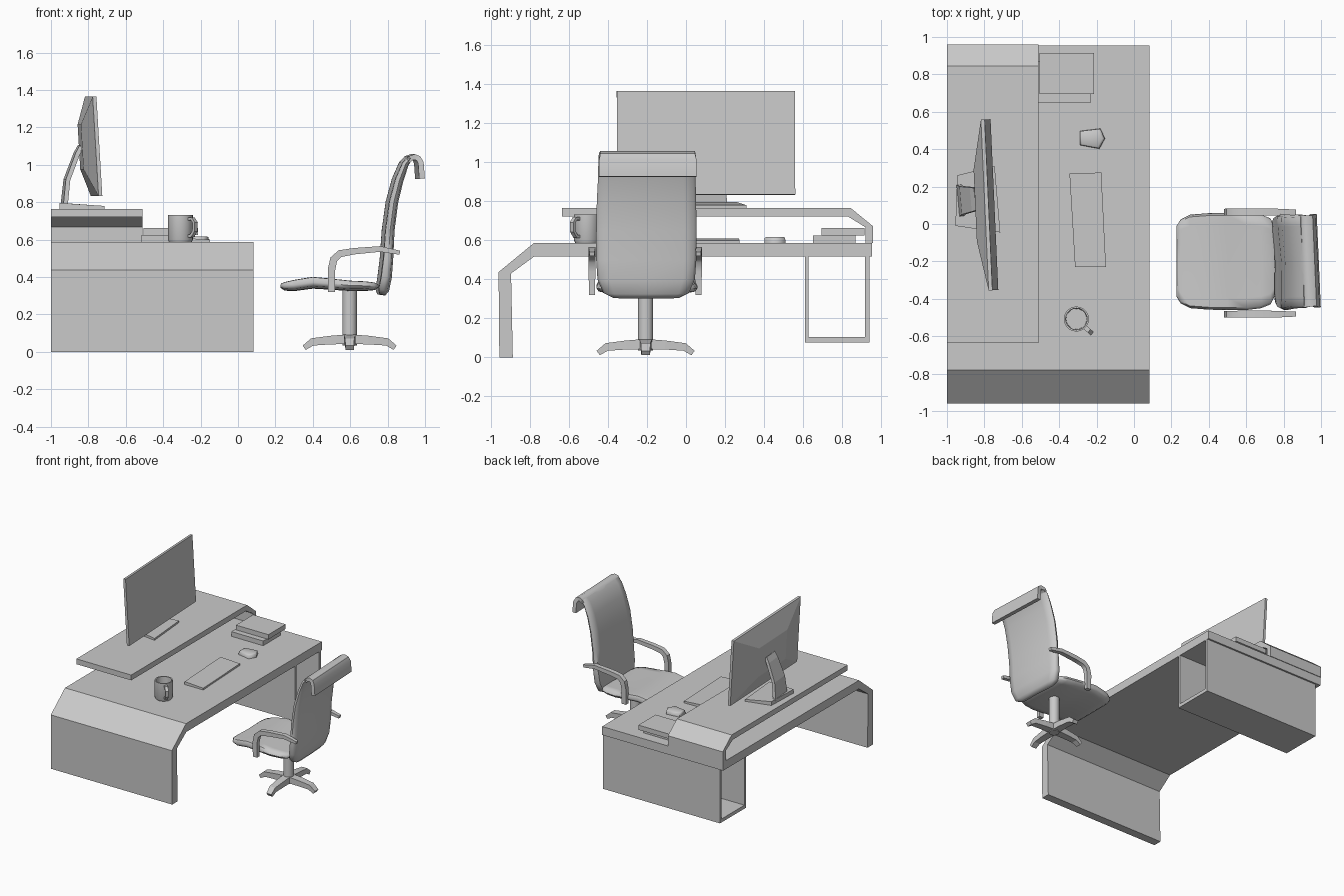
import bpy, bmesh, math
from mathutils import Vector, Matrix

cube = bpy.data.objects.get("Cube")
if cube:
    bpy.data.objects.remove(cube, do_unlink=True)

grey = bpy.data.materials.new("plain grey")
grey.use_nodes = True
GREY = (0.59, 0.59, 0.59, 1)
grey.diffuse_color = GREY
grey.node_tree.nodes["Principled BSDF"].inputs["Base Color"].default_value = GREY


def finish(name, bm, smooth=None):
    bmesh.ops.recalc_face_normals(bm, faces=bm.faces)
    me = bpy.data.meshes.new(name)
    bm.to_mesh(me)
    bm.free()
    me.materials.append(grey)
    ob = bpy.data.objects.new(name, me)
    bpy.context.collection.objects.link(ob)
    if smooth:
        bpy.ops.object.select_all(action='DESELECT')
        ob.select_set(True)
        bpy.context.view_layer.objects.active = ob
        bpy.ops.object.shade_smooth_by_angle(angle=math.radians(smooth))
    return ob


def loft(name, rings, smooth=None):
    """Skin a list of equal rings of points and cap both ends."""
    bm = bmesh.new()
    loops = [[bm.verts.new(p) for p in r] for r in rings]
    n = len(rings[0])
    bm.faces.new(loops[0])
    bm.faces.new(loops[-1])
    for a, b in zip(loops, loops[1:]):
        for i in range(n):
            j = (i + 1) % n
            bm.faces.new((a[i], a[j], b[j], b[i]))
    return finish(name, bm, smooth)


def prism(name, pts, axis, lo, hi, smooth=None):
    """Extrude a 2D outline along the given axis."""
    place = {"x": lambda a, b, t: (t, a, b),
             "z": lambda a, b, t: (a, b, t)}[axis]
    return loft(name, [[place(a, b, t) for a, b in pts] for t in (lo, hi)], smooth)


def rect(x0, x1, y0, y1):
    return [(x0, y0), (x1, y0), (x1, y1), (x0, y1)]


def circle(x, y, r, n):
    return [(x + r * math.cos(i * math.tau / n), y + r * math.sin(i * math.tau / n))
            for i in range(n)]


def ribbon(name, stations, y, section, smooth=None):
    """Sweep a section through (x, z, half width, half thickness) stations."""
    rings = []
    for i, (x, z, w, t) in enumerate(stations):
        a, b = stations[max(i - 1, 0)], stations[min(i + 1, len(stations) - 1)]
        d = Vector((b[0] - a[0], 0, b[1] - a[1])).normalized()
        nrm = Vector((-d.z, 0, d.x))
        rings.append([Vector((x, y + u * w, z)) + nrm * v * t for u, v in section])
    return loft(name, rings, smooth)


def turn(ob, pivot, angle):
    p = Vector(pivot)
    ob.data.transform(Matrix.Translation(p) @ Matrix.Rotation(math.radians(angle), 4, 'Z')
                      @ Matrix.Translation(-p))


SQUARE = [(-1, -1), (1, -1), (1, 1), (-1, 1)]
# Padded section, slightly hollow on the sitter's side
CUSHION = [(-1, 0), (-.95, -.6), (-.75, -.92), (0, -1), (.75, -.92), (.95, -.6),
           (1, 0), (.95, .8), (.75, .85), (0, .5), (-.75, .85), (-.95, .8)]

# Desk: folded top and end panel, raised shelf, open pedestal under the top
prism("desk_top", [(.954, .586), (-.78, .586), (-.961, .437), (-.957, 0), (-.888, 0),
                   (-.897, .43), (-.777, .518), (.954, .518)], "x", -1, .082)
prism("monitor_shelf", [(-.635, .722), (.83, .722), (.92, .667), (.92, .586), (.959, .586),
                        (.959, .672), (.845, .765), (-.635, .765)], "x", -1, -.51)
prism("pedestal", [(.609, .52), (.609, .077), (.94, .077), (.94, .52), (.919, .52),
                   (.919, .105), (.628, .105), (.628, .52)], "x", -.962, .082)

# Monitor: flat screen with a tapered back
W, H = .457, .266
tilt = (Matrix.Translation((-.762, .103, 1.1)) @ Matrix.Rotation(math.radians(2.6), 4, 'Z')
        @ Matrix.Rotation(math.radians(-3.4), 4, 'Y'))
loft("monitor_screen", [[tilt @ Vector((x, s * W * k, t * H * m)) for s, t in SQUARE]
                        for x, k, m in ((0, 1, 1), (-.02, 1, 1), (-.08, .42, .45))])
neck = ribbon("monitor_neck", [(-.84, 1.1, .06, .012), (-.862, 1.06, .065, .012),
                               (-.915, .92, .075, .012), (-.93, .78, .085, .012)], .13, SQUARE)
turn(neck, (-.88, .13, 0), 5)
loft("monitor_foot", [[(-.945, .26, z0), (-.745, .31, z1), (-.715, -.045, z1), (-.955, -.01, z0)]
                      for z0, z1 in ((.765, .765), (.796, .78))])

# Desk items
loft("keyboard", [[(-.345, .27, a), (-.175, .275, b), (-.15, -.23, b), (-.315, -.23, a)]
                  for a, b in ((.586, .586), (.61, .6))])
loft("mouse", [[(-.225 + x * k, .457 + y * k, z) for x, y in
                ((-.065, -.035), (.04, -.055), (.07, 0), (.045, .053), (-.065, .04))]
               for z, k in ((.586, 1), (.612, .97), (.618, .8))], 80)
prism("lower_book", rect(-.515, -.23, .65, .87), "z", .586, .624)
prism("upper_book", rect(-.505, -.215, .695, .915), "z", .624, .662)

# Mug with hollow inside and a side handle
mx, my = -.308, -.508
loft("mug", [[(x, y, z) for x, y in circle(mx, my, r, 20)]
             for r, z in ((.06, .586), (.067, .6), (.067, .732), (.058, .732), (.055, .605))], 40)
handle = ribbon("mug_handle", [(mx + .06, .71, .012, .008), (mx + .09, .712, .012, .008),
                               (mx + .108, .69, .012, .008), (mx + .105, .645, .012, .008),
                               (mx + .085, .62, .012, .008), (mx + .06, .618, .012, .008)],
                my, SQUARE)
turn(handle, (mx, my, 0), -43)

# Chair base: column and four bent feet
cx, cy = .597, -.207
prism("chair_column", circle(cx, cy, .039, 16), "z", .035, .345, 40)
for i in range(4):
    foot = ribbon("chair_foot_%d" % (i + 1),
                  [(cx, .068, .032, .026), (cx + .1, .063, .03, .023),
                   (cx + .2, .053, .025, .02), (cx + .243, .022, .022, .014)], cy, SQUARE)
    turn(foot, (cx, cy, 0), 90 * i)

# Chair seat and back with a flap folded over the top
ribbon("chair_seat", [(.228, .355, .19, .012), (.25, .352, .225, .025), (.3, .357, .25, .032),
                      (.4, .372, .258, .034), (.5, .364, .26, .032), (.6, .355, .26, .03),
                      (.68, .353, .25, .028), (.73, .352, .23, .022), (.75, .352, .19, .01)],
       -.2, CUSHION, 60)
back = ribbon("chair_back", [(.766, .305, .17, .018), (.77, .33, .22, .033),
                             (.783, .4, .25, .034), (.793, .5, .257, .031),
                             (.802, .65, .257, .029), (.822, .8, .255, .028),
                             (.853, .92, .25, .026), (.886, 1.005, .25, .021),
                             (.91, 1.036, .25, .016)], -.2, CUSHION, 60)
flap = ribbon("chair_head_flap", [(.9, 1.02, .245, .012), (.914, 1.036, .247, .014),
                                  (.935, 1.042, .243, .015), (.955, 1.034, .243, .015),
                                  (.967, 1.01, .25, .015), (.973, .926, .25, .015)],
              -.2, SQUARE, 40)
for part in (back, flap):
    turn(part, (.88, -.2, 0), 2.5)

# Armrests on both sides
for side, y in (("left", .064), ("right", -.482)):
    ribbon(side + "_armrest", [(.5, .32, .016, .019), (.5, .44, .017, .02),
                               (.512, .495, .018, .02), (.545, .525, .018, .019),
                               (.62, .538, .019, .017), (.76, .55, .018, .015),
                               (.865, .53, .013, .011)], y, SQUARE, 35)
